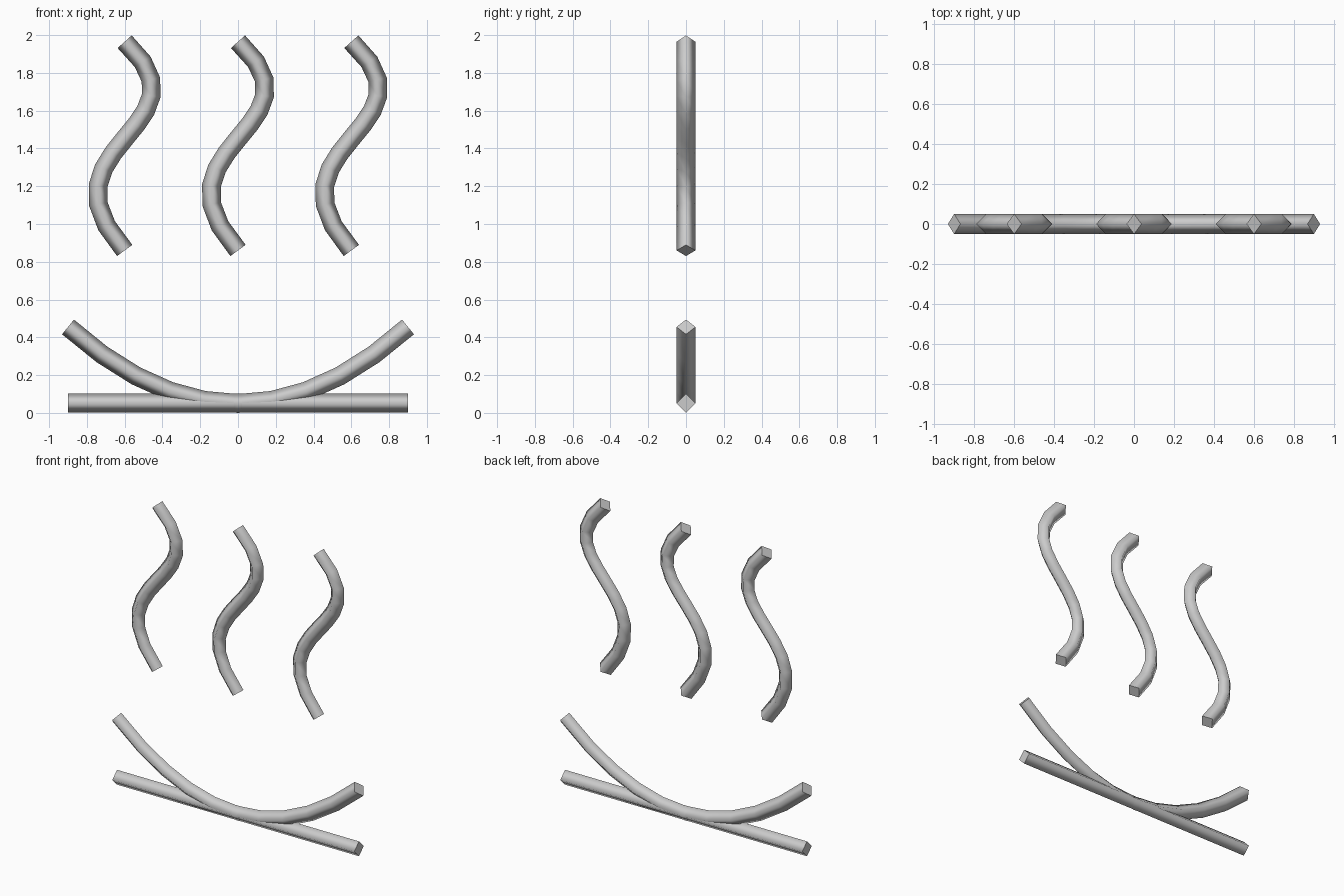
import bpy, bmesh
from mathutils import Vector

if "Cube" in bpy.data.objects:
    bpy.data.objects.remove(bpy.data.objects["Cube"])

RADIUS = 0.05
grey = bpy.data.materials.new("light grey")
grey.diffuse_color = (0.6, 0.6, 0.6, 1)
grey.use_nodes = True
grey.node_tree.nodes["Principled BSDF"].inputs["Base Color"].default_value = grey.diffuse_color


def bezier(a, b, c, d, steps):
    """Points (x, z) along a cubic curve."""
    pts = []
    for i in range(steps + 1):
        t = i / steps
        s = 1 - t
        pts.append([s**3 * a[k] + 3 * s * s * t * b[k] + 3 * s * t * t * c[k] + t**3 * d[k]
                    for k in range(2)])
    return pts


def tube(name, path, offset=0.0):
    """Sweep a four-sided diamond section along a path in the XZ plane."""
    pts = [Vector((x + offset, 0, z)) for x, z in path]
    side = Vector((0, 1, 0))
    bm = bmesh.new()
    rings = []
    for i, p in enumerate(pts):
        before = (p - pts[i - 1]).normalized() if i > 0 else Vector()
        after = (pts[i + 1] - p).normalized() if i < len(pts) - 1 else Vector()
        normal = (before + after).normalized().cross(side)
        rings.append([bm.verts.new(p + d * RADIUS) for d in (normal, side, -normal, -side)])
    for r, s in zip(rings, rings[1:]):
        for k in range(4):
            n = (k + 1) % 4
            bm.faces.new((r[k], r[n], s[n], s[k])).smooth = True
    # flat end caps with sharp rims
    for ring in (rings[0], rings[-1]):
        cap = bm.faces.new(ring)
        for e in cap.edges:
            e.smooth = False
    bmesh.ops.recalc_face_normals(bm, faces=bm.faces)
    mesh = bpy.data.meshes.new(name)
    bm.to_mesh(mesh)
    bm.free()
    mesh.materials.append(grey)
    obj = bpy.data.objects.new(name, mesh)
    bpy.context.collection.objects.link(obj)


# straight base bar
tube("base_bar", [(-0.9, 0.052), (0.9, 0.052)])

# curved dish resting on the bar
tube("dish_arc", bezier((-0.9, 0.455), (-0.3, -0.085), (0.3, -0.085), (0.9, 0.455), 10))

# three wavy steam strands
strand = bezier((0, 0.86), (-0.5, 1.42), (0.5, 1.51), (0, 1.965), 12)
for label, x in (("left", -0.6), ("middle", 0.0), ("right", 0.6)):
    tube("steam_" + label, strand, x)
